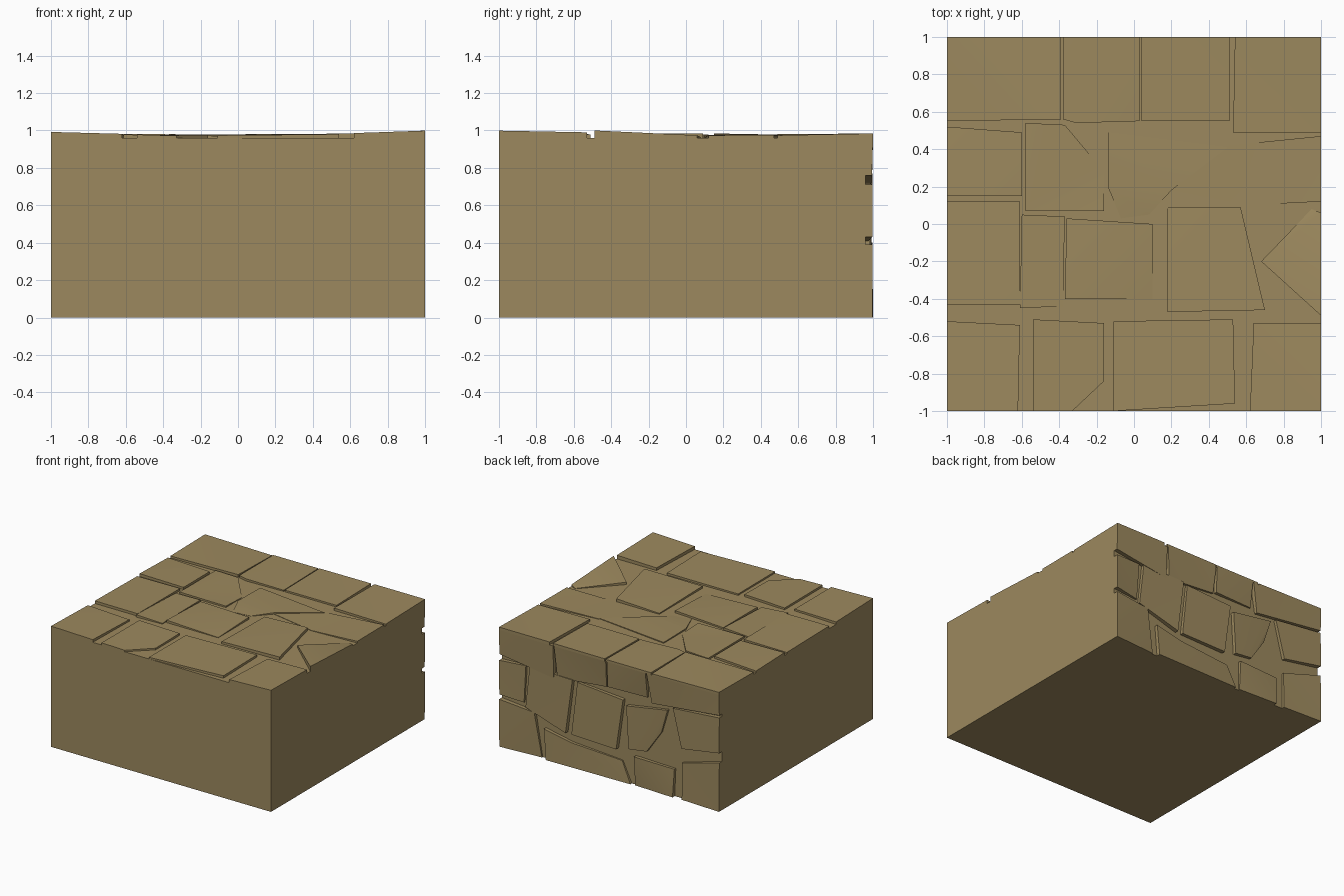
import bpy, bmesh

if "Cube" in bpy.data.objects:
    bpy.data.objects.remove(bpy.data.objects["Cube"])

stone = bpy.data.materials.new("tan_stone")
stone.diffuse_color = (0.335, 0.25, 0.112, 1)
stone.use_nodes = True
stone.node_tree.nodes["Principled BSDF"].inputs["Base Color"].default_value = stone.diffuse_color

BASE_Z, BASE_Y = 0.96, 0.96   # mortar level on the top and on the back


def finish(name, bm, smooth=True):
    bmesh.ops.recalc_face_normals(bm, faces=bm.faces)
    mesh = bpy.data.meshes.new(name)
    bm.to_mesh(mesh)
    bm.free()
    mesh.materials.append(stone)
    ob = bpy.data.objects.new(name, mesh)
    bpy.context.collection.objects.link(ob)
    if smooth:
        bpy.context.view_layer.objects.active = ob
        ob.select_set(True)
        bpy.ops.object.shade_smooth_by_angle(angle=0.6)
        ob.select_set(False)
    return ob


def course(name, stones, place, floor):
    """One row of stones; each corner is (u, v, height in 1/1000 above floor)."""
    bm = bmesh.new()
    for corners in stones:
        low = [bm.verts.new(place(u, v, floor)) for u, v, h in corners]
        top = [bm.verts.new(place(u, v, floor + h / 1000)) for u, v, h in corners]
        n = len(corners)
        bm.faces.new(low[::-1])
        caps = bm.faces.new(top)
        for i in range(n):
            j = (i + 1) % n
            bm.faces.new((low[i], low[j], top[j], top[i]))
        bmesh.ops.triangulate(bm, faces=[caps])
    finish(name, bm)


def on_top(u, v, h):
    return (u, v, h)


def on_back(u, v, h):
    return (u, h, v)


# solid block under the stones
bm = bmesh.new()
bmesh.ops.create_cube(bm, size=1)
for v in bm.verts:
    v.co.x *= 2
    v.co.y = BASE_Y if v.co.y > 0 else -1
    v.co.z = BASE_Z if v.co.z > 0 else 0
finish("block", bm, False)

# paving stones on the top, back course to front course
course("paving_back", [
    [(-1, 1, 22), (-.39, 1, 12), (-.39, .56, 22), (-1, .55, 16)],
    [(-.38, 1, 18), (.03, 1, 18), (.03, .55, 10), (-.31, .54, 18), (-.38, .56, 18)],
    [(.04, 1, 20), (.51, 1, 22), (.51, .55, 14), (.04, .55, 14)],
    [(.54, 1, 24), (1, 1, 24), (1, .49, 14), (.53, .49, 20)],
], on_top, BASE_Z)
course("paving_upper_middle", [
    [(-1, .52, 14), (-.6, .49, 18), (-.6, .15, 18), (-1, .15, 24)],
    [(-.58, .54, 14), (-.37, .53, 16), (-.16, .28, 3), (-.16, .07, 12), (-.58, .07, 16)],
    [(-.14, .49, 8), (.5, .41, 5), (.2, .18, 12), (.08, .05, 2), (-.07, .03, 3), (-.14, .2, 12)],
    [(.5, .42, 4), (1, .47, 16), (1, .12, 14), (.6, .1, 3), (.2, .18, 3)],
], on_top, BASE_Z)
course("paving_lower_middle", [
    [(-1, .12, 14), (-.61, .12, 18), (-.61, -.43, 20), (-1, -.43, 22)],
    [(-.6, .05, 10), (-.37, .04, 18), (-.38, -.44, 6), (-.61, -.45, 20)],
    [(-.36, .03, 12), (.1, 0, 18), (.1, -.4, 3), (-.37, -.4, 20)],
    [(.18, .09, 8), (.57, .09, 24), (.7, -.46, 26), (.18, -.47, 18)],
    [(.68, -.2, 20), (.95, .08, 3), (1, .06, 14), (1, -.49, 40)],
], on_top, BASE_Z)
course("paving_front", [
    [(-1, -.52, 20), (-.61, -.54, 14), (-.62, -1, 22), (-1, -1, 32)],
    [(-.54, -.51, 16), (-.16, -.53, 18), (-.16, -.84, 14), (-.33, -1, 12), (-.54, -1, 18)],
    [(-.11, -.52, 12), (.53, -.51, 18), (.54, -.96, 20), (-.11, -1, 14)],
    [(.64, -.53, 22), (1, -.53, 30), (1, -1, 39), (.62, -1, 26)],
], on_top, BASE_Z)

# wall stones on the back, top course to bottom course
course("wall_top", [
    [(1, .96, 40), (.51, .96, 40), (.51, .69, 28), (1, .76, 34)],
    [(.5, .96, 40), (.03, .96, 40), (.04, .74, 14), (.48, .70, 24)],
    [(.02, .96, 40), (-.33, .96, 40), (-.33, .75, 12), (.02, .75, 28)],
    [(-.34, .96, 40), (-1, .96, 40), (-1, .79, 36), (-.38, .72, 26)],
], on_back, BASE_Y)
course("wall_middle", [
    [(1, .71, 38), (.77, .72, 20), (.79, .41, 14), (1, .43, 36)],
    [(.73, .73, 26), (.34, .72, 30), (.4, .27, 34), (.77, .38, 24)],
    [(.3, .71, 22), (-.12, .68, 30), (-.06, .26, 34), (.35, .27, 28)],
    [(-.15, .64, 30), (-.52, .70, 24), (-.46, .50, 14), (-.33, .31, 24), (-.17, .29, 30)],
    [(-.57, .73, 24), (-1, .77, 36), (-1, .48, 38), (-.65, .42, 28)],
], on_back, BASE_Y)
course("wall_bottom", [
    [(1, .39, 38), (.69, .36, 26), (.63, 0, 10), (1, 0, 36)],
    [(.6, .25, 28), (.35, .2, 24), (-.1, .17, 10), (-.18, 0, 20), (.58, 0, 32)],
    [(-.22, .24, 30), (-.58, .23, 20), (-.57, 0, 30), (-.22, 0, 14)],
    [(-.65, .3, 18), (-1, .4, 36), (-1, 0, 40), (-.65, 0, 24)],
], on_back, BASE_Y)
